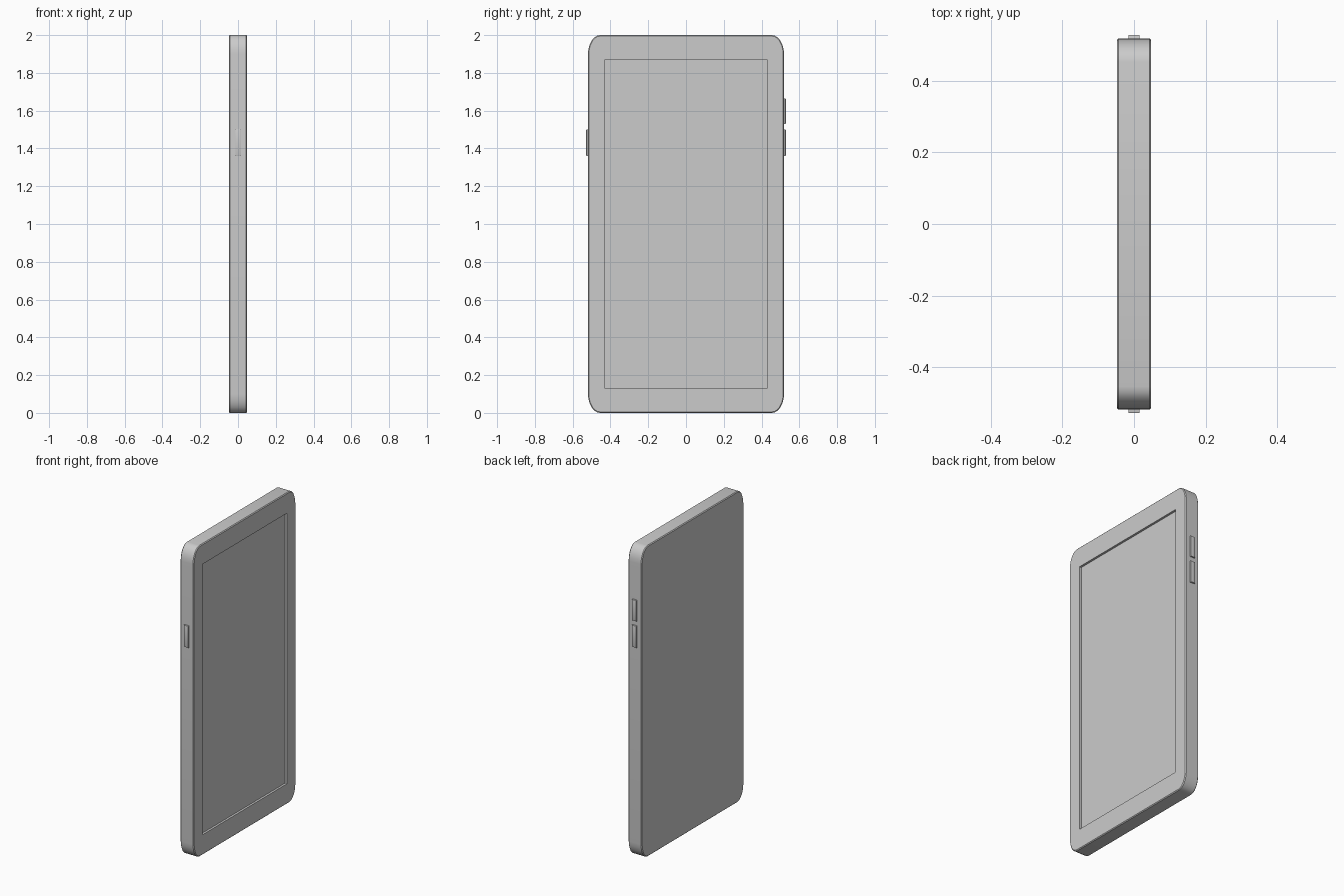
import bpy, bmesh, math

if "Cube" in bpy.data.objects:
    bpy.data.objects.remove(bpy.data.objects["Cube"])

HX, HY, H = 0.048, 0.519, 2.0      # half thickness, half width, height
RY, RZ, SEG = 0.065, 0.1, 6        # corner radii and segments
CH = 0.005                         # edge chamfer
SY, SZ0, SZ1, DEPTH = 0.43, 0.13, 1.87, 0.014   # screen opening


def finish(bm, name):
    bmesh.ops.recalc_face_normals(bm, faces=bm.faces)
    mesh = bpy.data.meshes.new(name)
    bm.to_mesh(mesh)
    bm.free()
    obj = bpy.data.objects.new(name, mesh)
    bpy.context.collection.objects.link(obj)
    return obj


def smooth(obj):
    bpy.ops.object.select_all(action='DESELECT')
    obj.select_set(True)
    bpy.context.view_layer.objects.active = obj
    bpy.ops.object.shade_smooth_by_angle(angle=math.radians(30))


def ring(bm, x, inset):
    """Rounded outline at depth x, corner by corner."""
    verts = []
    for c, (sy, sz) in enumerate([(1, 1), (-1, 1), (-1, -1), (1, -1)]):
        for i in range(SEG + 1):
            a = math.pi / 2 * (c + i / SEG)
            y = sy * (HY - RY) + (RY - inset) * math.cos(a)
            z = H / 2 + sz * (H / 2 - RZ) + (RZ - inset) * math.sin(a)
            verts.append(bm.verts.new((x, y, z)))
    return verts


def bridge(bm, a, b):
    for i in range(len(a)):
        j = (i + 1) % len(a)
        bm.faces.new((a[i], a[j], b[j], b[i]))


def opening(bm, x):
    return [bm.verts.new((x, y, z)) for y, z in
            [(SY, SZ1), (-SY, SZ1), (-SY, SZ0), (SY, SZ0)]]


# Body: chamfered rounded slab with a framed screen opening on +x
bm = bmesh.new()
rings = [ring(bm, x, d) for x, d in
         [(-HX, CH), (-HX + CH, 0), (HX - CH, 0), (HX, CH)]]
for a, b in zip(rings, rings[1:]):
    bridge(bm, a, b)
bm.faces.new(rings[0])
rim, floor = opening(bm, HX), opening(bm, HX - DEPTH)
n = SEG + 1
for c in range(4):
    k = (c + 1) % 4
    corner = rings[3][c * n:(c + 1) * n]
    bm.faces.new([rim[c]] + corner)
    bm.faces.new((rim[c], corner[-1], rings[3][k * n], rim[k]))
bridge(bm, rim, floor)
smooth(finish(bm, "body"))

# Recessed screen
bm = bmesh.new()
face = bm.faces.new(opening(bm, HX - DEPTH))
face.normal_update()
if face.normal.x < 0:
    face.normal_flip()
mesh = bpy.data.meshes.new("screen")
bm.to_mesh(mesh)
bm.free()
bpy.context.collection.objects.link(bpy.data.objects.new("screen", mesh))


# Side buttons
def button(name, side, z0, z1):
    bm = bmesh.new()
    bmesh.ops.create_cube(bm, size=1)
    for v in bm.verts:
        v.co = (v.co.x * 0.032, side * 0.5185 + v.co.y * 0.02,
                (z0 + z1) / 2 + v.co.z * (z1 - z0))
    outer = [e for e in bm.edges
             if all(abs(v.co.y) > HY for v in e.verts)]
    bmesh.ops.bevel(bm, geom=outer, offset=0.003, segments=2,
                    profile=0.5, affect='EDGES')
    smooth(finish(bm, name))


button("power_button", -1, 1.36, 1.5)
button("volume_down_button", 1, 1.36, 1.5)
button("volume_up_button", 1, 1.53, 1.665)
